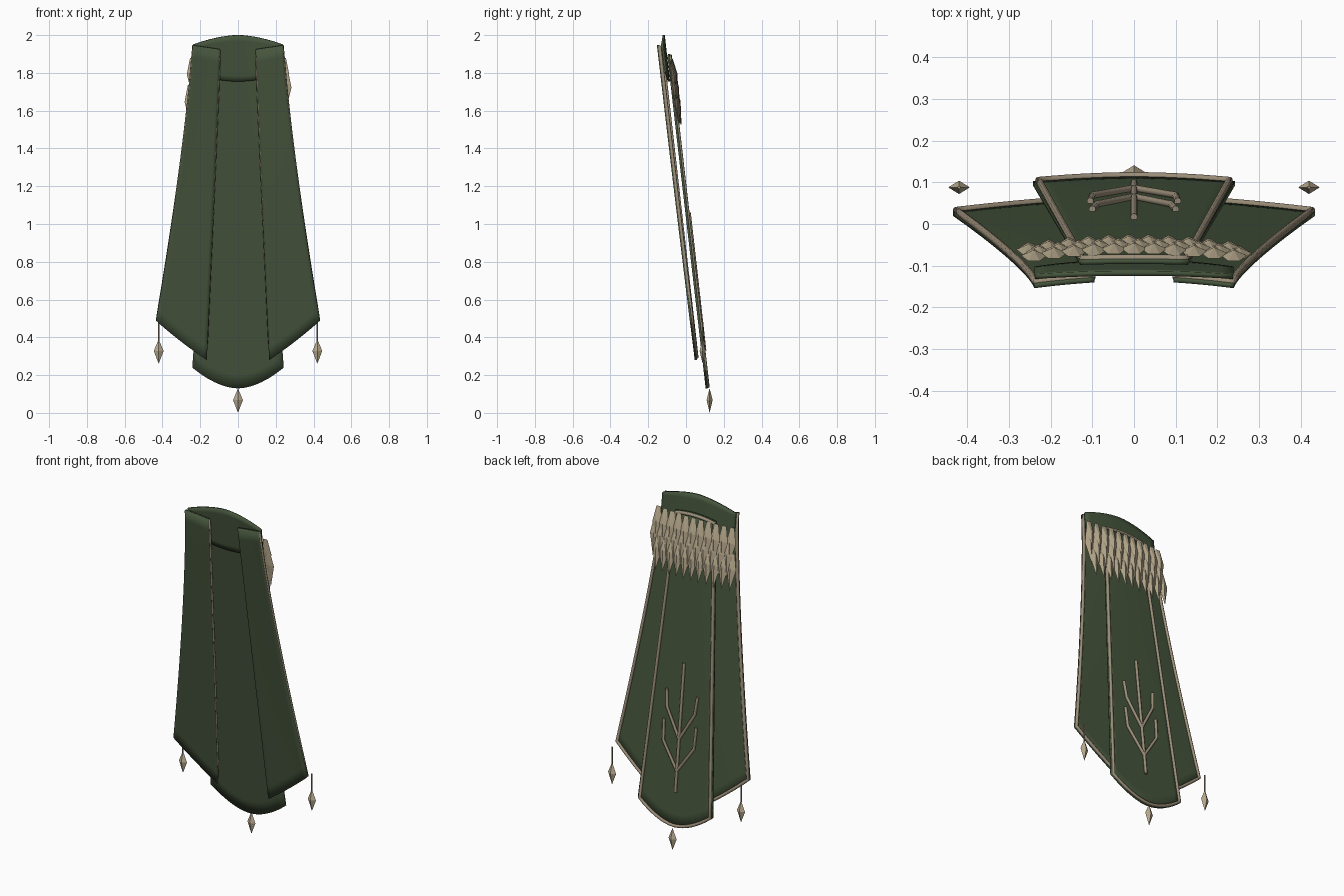
import bpy, bmesh, math
from mathutils import Vector

if "Cube" in bpy.data.objects:
    bpy.data.objects.remove(bpy.data.objects["Cube"])


def material(name, rgb):
    m = bpy.data.materials.new(name)
    m.diffuse_color = (*rgb, 1)
    m.use_nodes = True
    m.node_tree.nodes["Principled BSDF"].inputs["Base Color"].default_value = m.diffuse_color
    return m


GREEN = material("green cloth", (0.06, 0.09, 0.045))
TRIM = material("tan trim", (0.33, 0.27, 0.19))
BONE = material("pale bone", (0.50, 0.42, 0.28))


def add(name, mesh, mat, smooth=False):
    mesh.materials.clear()
    mesh.materials.append(mat)
    for p in mesh.polygons:
        p.use_smooth = smooth
        p.material_index = 0
    ob = bpy.data.objects.new(name, mesh)
    bpy.context.collection.objects.link(ob)
    return ob


# Leaning, slightly curved sheets of cloth: depth as a function of x and z
def bow(x, z):
    return 0.25 * (z / 2) ** 2 * x * x


def back_y(x, z):
    return 0.11 - 0.113 * (z - 0.13) - bow(x, z)


def front_y(x, z):
    return 0.052 - 0.112 * (z - 0.28) - bow(x, z)


def yoke_y(x, z):
    return back_y(x, z) - 0.017


def panel(name, point, depth, nu=12, nv=24):
    """Cloth sheet; point(u, v) gives x, z with u across and v from top to bottom."""
    bm = bmesh.new()
    grid = []
    for j in range(nv + 1):
        row = []
        for i in range(nu + 1):
            x, z = point(i / nu, j / nv)
            row.append(bm.verts.new((x, depth(x, z), z)))
        grid.append(row)
    for j in range(nv):
        for i in range(nu):
            bm.faces.new((grid[j][i], grid[j + 1][i], grid[j + 1][i + 1], grid[j][i + 1]))
    bmesh.ops.recalc_face_normals(bm, faces=bm.faces)
    me = bpy.data.meshes.new(name)
    bm.to_mesh(me)
    bm.free()
    ob = add(name, me, GREEN, True)
    mod = ob.modifiers.new("thickness", "SOLIDIFY")
    mod.thickness, mod.offset = 0.012, 0
    return ob


def tube(name, pts, radius, closed=False, mat=TRIM):
    cu = bpy.data.curves.new(name, "CURVE")
    cu.dimensions = "3D"
    cu.bevel_depth, cu.bevel_resolution, cu.use_fill_caps = radius, 2, True
    sp = cu.splines.new("POLY")
    sp.points.add(len(pts) - 1)
    for p, co in zip(sp.points, pts):
        p.co = (*co, 1)
    sp.use_cyclic_u = closed
    tmp = bpy.data.objects.new(name + "_path", cu)
    bpy.context.collection.objects.link(tmp)
    me = bpy.data.meshes.new_from_object(tmp.evaluated_get(bpy.context.evaluated_depsgraph_get()))
    bpy.data.objects.remove(tmp)
    return add(name, me, mat, True)


def border(name, point, depth, n=16, top=True):
    """Trim around the back face of a panel, set slightly inside its outline."""
    e, f = 0.025, 0.006
    uv = [(e, f + (1 - 2 * f) * i / n) for i in range(n)]
    uv += [(e + (1 - 2 * e) * i / n, 1 - f) for i in range(n)]
    uv += [(1 - e, 1 - f - (1 - 2 * f) * i / n) for i in range(n)]
    uv += [(1 - e - (1 - 2 * e) * i / n, f) for i in range(n)] if top else [(1 - e, f)]
    pts = [(x, depth(x, z) + 0.007, z) for x, z in (point(u, v) for u, v in uv)]
    tube(name, pts, 0.009, top)


# Long centre panel with a rounded hem
def centre(u, v):
    s = 2 * u - 1
    half = 0.13 + 0.112 * v
    top, bottom = 1.9 - 0.015 * s * s, 0.13 + 0.11 * abs(s) ** 1.8
    return half * s, top + (bottom - top) * v


panel("centre_panel", centre, back_y)
border("centre_trim", centre, back_y)

# Flared side panels with a slanted hem
for side, label in ((-1, "left"), (1, "right")):
    def flared(u, v, side=side):
        inner = 0.095 + 0.07 * v
        outer = 0.24 + 0.195 * v ** 1.3
        top = 1.925 + 0.022 * u
        bottom = 0.28 + 0.21 * u - 0.03 * u * (1 - u)
        return side * (inner + (outer - inner) * u), top + (bottom - top) * v
    panel(label + "_side_panel", flared, front_y)
    border(label + "_side_trim", flared, front_y)


# Short yoke across the shoulders
def yoke(u, v):
    s = 2 * u - 1
    top, bottom = 1.95 + 0.05 * (1 - abs(s) ** 1.7), 1.755 + 0.05 * s * s
    return 0.238 * s, top + (bottom - top) * v


panel("shoulder_yoke", yoke, yoke_y, 16, 8)


# Three staggered rows of ridged feather shards across the back
def shard_row(name, top_z, shift, count=11, length=0.21, width=0.062):
    bm = bmesh.new()
    for i in range(count):
        cx = (i - (count - 1) / 2) * 0.048 + shift
        cy = back_y(0, top_z) + 0.016 - 0.3 * cx * cx
        slope = 0.113
        outline = [(-0.22, 0), (0.22, 0), (0.5, 0.42), (0, 1), (-0.5, 0.42)]
        ring = [bm.verts.new((cx + a * width, cy + slope * b * length + 0.008 * b, top_z - b * length))
                for a, b in outline]
        mid = (cx, cy + slope * 0.4 * length, top_z - 0.4 * length)
        ridge = bm.verts.new((mid[0], mid[1] + 0.017, mid[2]))
        under = bm.verts.new((mid[0], mid[1] - 0.005, mid[2]))
        for k in range(5):
            a, b = ring[k], ring[(k + 1) % 5]
            bm.faces.new((a, b, ridge))
            bm.faces.new((b, a, under))
    bmesh.ops.recalc_face_normals(bm, faces=bm.faces)
    me = bpy.data.meshes.new(name)
    bm.to_mesh(me)
    bm.free()
    add(name, me, BONE)


shard_row("lower_feathers", 1.735, -0.012)
shard_row("middle_feathers", 1.81, 0.012)
shard_row("upper_feathers", 1.88, 0.0)


# Branching tree emblem on the centre panel
def emblem(name, path):
    tube(name, [(x, back_y(x, z) + 0.012, z) for x, z in path], 0.0085)


emblem("emblem_stem", [(0, 0.33), (0, 0.7), (0, 1.06)])
for side, label in ((-1, "left"), (1, "right")):
    emblem(label + "_lower_branch", [(0, 0.45), (side * 0.1, 0.60), (side * 0.105, 0.72)])
    emblem(label + "_upper_branch", [(0, 0.63), (side * 0.09, 0.79), (side * 0.1, 0.89)])


# Hanging diamond pendants
def pendant(name, x, y, z):
    bm = bmesh.new()
    ring = [bm.verts.new((x + a, y + b, z + 0.068))
            for a, b in ((0.026, 0), (0, 0.016), (-0.026, 0), (0, -0.016))]
    low, high = bm.verts.new((x, y, z)), bm.verts.new((x, y, z + 0.13))
    for k in range(4):
        a, b = ring[k], ring[(k + 1) % 4]
        bm.faces.new((a, b, high))
        bm.faces.new((b, a, low))
    bmesh.ops.recalc_face_normals(bm, faces=bm.faces)
    me = bpy.data.meshes.new(name)
    bm.to_mesh(me)
    bm.free()
    add(name, me, BONE)


pendant("centre_pendant", 0, 0.125, 0.0)
for side, label in ((-1, "left"), (1, "right")):
    pendant(label + "_pendant", side * 0.42, 0.088, 0.26)
    tube(label + "_pendant_cord", [(side * 0.42, 0.088, 0.38), (side * 0.42, 0.088, 0.48)], 0.004)
